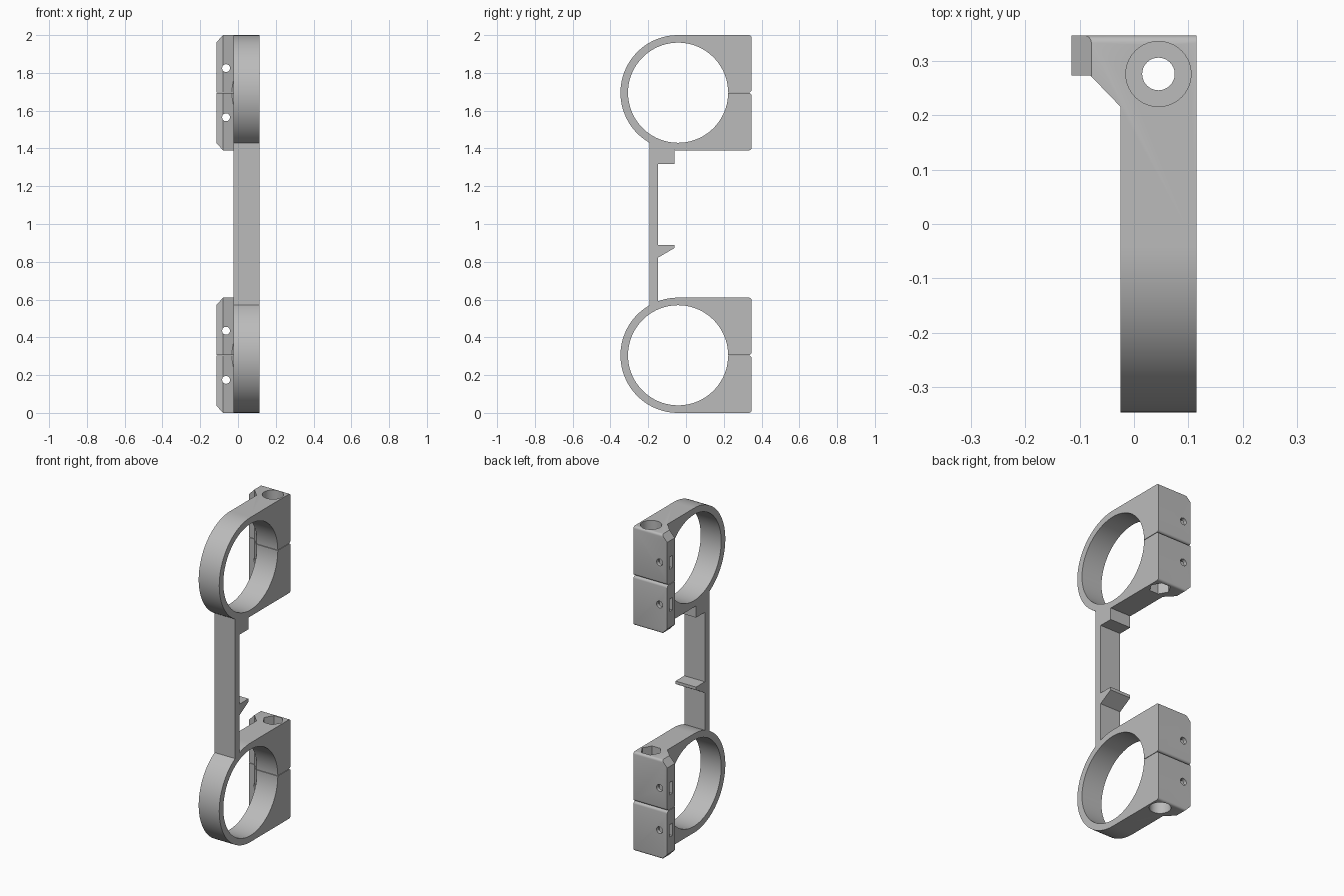
import bpy, bmesh, math
from mathutils import Vector, Matrix

if "Cube" in bpy.data.objects:
    bpy.data.objects.remove(bpy.data.objects["Cube"])

CY, RO, RI = -0.042, 0.305, 0.265      # ring centre and radii
BACK, X0, X1 = 0.347, -0.025, 0.115    # rear face and band width
ZC = (0.305, 1.695)                    # ring heights

grey = bpy.data.materials.new("grey plastic")
grey.diffuse_color = (0.5, 0.5, 0.5, 1)
grey.use_nodes = True
grey.node_tree.nodes["Principled BSDF"].inputs["Base Color"].default_value = grey.diffuse_color


def finish(name, bm):
    bmesh.ops.recalc_face_normals(bm, faces=bm.faces)
    me = bpy.data.meshes.new(name)
    bm.to_mesh(me)
    bm.free()
    me.materials.append(grey)
    ob = bpy.data.objects.new(name, me)
    bpy.context.collection.objects.link(ob)
    return ob


def prism(name, pts, axis, a, b):
    """Extrude a 2D outline along an axis: x takes (y,z), y takes (x,z), z takes (x,y)."""
    place = {"x": lambda p, t: (t, p[0], p[1]),
             "y": lambda p, t: (p[0], t, p[1]),
             "z": lambda p, t: (p[0], p[1], t)}[axis]
    bm = bmesh.new()
    lo = [bm.verts.new(place(p, a)) for p in pts]
    hi = [bm.verts.new(place(p, b)) for p in pts]
    bm.faces.new(lo)
    bm.faces.new(hi)
    n = len(pts)
    for i in range(n):
        j = (i + 1) % n
        bm.faces.new((lo[i], lo[j], hi[j], hi[i]))
    return finish(name, bm)


def circle(u, v, r, n):
    return [(u + r * math.cos(2 * math.pi * i / n),
             v + r * math.sin(2 * math.pi * i / n)) for i in range(n)]


def rect(u0, u1, v0, v1):
    return [(u0, v0), (u1, v0), (u1, v1), (u0, v1)]


def combine(ob, other, op):
    m = ob.modifiers.new(op, 'BOOLEAN')
    m.operation, m.object, m.solver = op, other, 'EXACT'
    bpy.context.view_layer.objects.active = ob
    bpy.ops.object.modifier_apply(modifier=m.name)
    bpy.data.objects.remove(other, do_unlink=True)


def corner(z, r, start):
    """Rounded rear corner; the arc turns a quarter from the start angle."""
    zc = z + r if start < 0 else z - r
    return [(BACK - r + r * math.cos(math.radians(start + 90 * i / 4)),
             zc + r * math.sin(math.radians(start + 90 * i / 4))) for i in range(5)]


def clamp(zc, out):
    """Split ring clamp; out is the z direction of the screw head."""
    r, g = 0.014, 0.0015
    # side outline with rounded rear corners and the split
    pts = [(CY + RO * math.cos(math.radians(90 + 180 * i / 64)),
            zc + RO * math.sin(math.radians(90 + 180 * i / 64))) for i in range(65)]
    pts += corner(zc - RO, r, -90) + corner(zc - g, r, 0)
    pts += [(0.1, zc - g), (0.1, zc + g)]
    pts += corner(zc + g, r, -90) + corner(zc + RO, r, 0)
    ob = prism("ring_clamp", pts, "x", -0.115, X1)
    # plan outline: narrow band with a side flange at the rear
    plan = [(X0, -0.5), (0.3, -0.5), (0.3, 0.5), (-0.3, 0.5),
            (-0.3, 0.273), (-0.08, 0.273), (X0, 0.216)]
    combine(ob, prism("plan", plan, "z", zc - 0.5, zc + 0.5), 'INTERSECT')
    # chamfered flange ends
    for s in (-1, 1):
        e = zc + s * RO
        tri = [(-0.16, e - s * 0.0 + s * 0.045), (-0.16, e - s * 0.085),
               (-0.035, e + s * 0.045)]
        combine(ob, prism("chamfer", tri, "y", 0.1, 0.5), 'DIFFERENCE')
    return ob


def drill(ob, zc, out):
    combine(ob, prism("bore", circle(CY, zc, RI, 128), "x", -0.3, 0.3), 'DIFFERENCE')
    # clamping screw: hole, round head recess and hexagonal nut recess
    combine(ob, prism("screw", circle(0.045, 0.276, 0.03, 32), "z",
                      zc - 0.4, zc + 0.4), 'DIFFERENCE')
    for s, n in ((out, 40), (-out, 6)):
        combine(ob, prism("recess", circle(0.045, 0.276, 0.06, n), "z",
                          zc + s * (RO - 0.09), zc + s * 0.4), 'DIFFERENCE')
    # flange screw holes with side nut slots
    for s in (-1, 1):
        z = zc + s * 0.13
        combine(ob, prism("hole", circle(-0.063, z, 0.021, 24), "y", 0.15, 0.45), 'DIFFERENCE')
        combine(ob, prism("slot", rect(-0.2, -0.026, z - 0.038, z + 0.038), "y",
                          0.297, 0.325), 'DIFFERENCE')


# connecting bar with upper lug and lower hook
bar = [(-0.192, 0.555), (-0.148, 0.555), (-0.148, 0.822), (-0.062, 0.872),
       (-0.062, 0.89), (-0.148, 0.89), (-0.148, 1.318), (-0.062, 1.318),
       (-0.062, 1.41), (-0.148, 1.425), (-0.148, 1.445), (-0.192, 1.445)]
bracket = prism("double_ring_bracket", bar, "x", X0, X1)
for zc, out in zip(ZC, (-1, 1)):
    combine(bracket, clamp(zc, out), 'UNION')
for zc, out in zip(ZC, (-1, 1)):
    drill(bracket, zc, out)

# smooth the round walls, keep the edges sharp
bpy.ops.object.select_all(action='DESELECT')
bracket.select_set(True)
bpy.context.view_layer.objects.active = bracket
bpy.ops.object.shade_smooth_by_angle(angle=math.radians(30))
